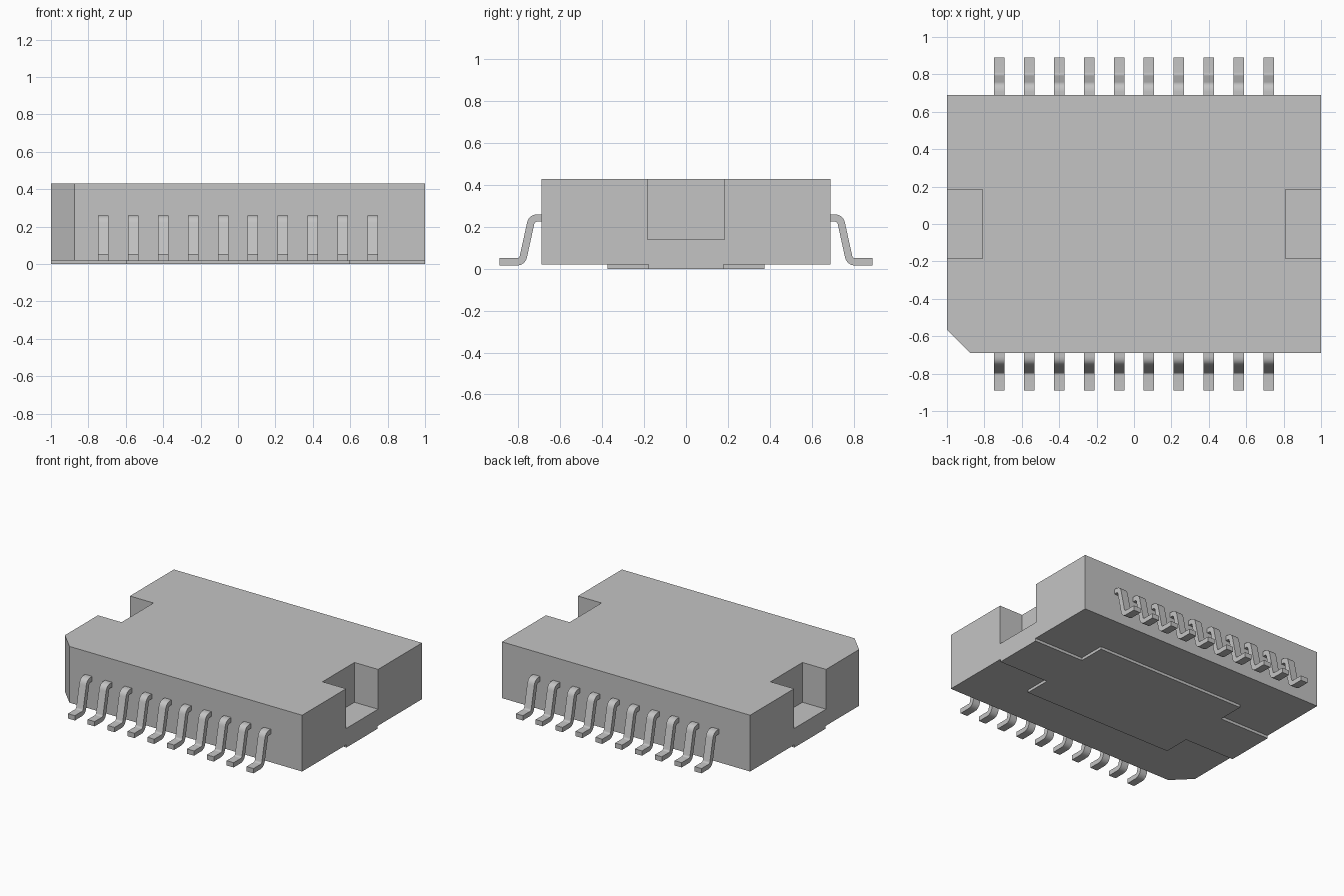
import bpy
import bmesh
from mathutils import Vector

cube = bpy.data.objects.get("Cube")
if cube:
    bpy.data.objects.remove(cube, do_unlink=True)

grey = bpy.data.materials.new("plain grey")
grey.use_nodes = True
colour = (0.55, 0.55, 0.55, 1)
grey.diffuse_color = colour
grey.node_tree.nodes["Principled BSDF"].inputs["Base Color"].default_value = colour


def prism(name, points, offset):
    """Extrude a closed outline of 3D points along the offset vector."""
    bm = bmesh.new()
    face = bm.faces.new([bm.verts.new(p) for p in points])
    moved = bmesh.ops.extrude_face_region(bm, geom=[face])["geom"]
    verts = [v for v in moved if isinstance(v, bmesh.types.BMVert)]
    bmesh.ops.translate(bm, verts=verts, vec=offset)
    bmesh.ops.recalc_face_normals(bm, faces=bm.faces)
    mesh = bpy.data.meshes.new(name)
    bm.to_mesh(mesh)
    bm.free()
    mesh.materials.append(grey)
    obj = bpy.data.objects.new(name, mesh)
    bpy.context.collection.objects.link(obj)
    return obj


def activate(obj):
    bpy.ops.object.select_all(action="DESELECT")
    obj.select_set(True)
    bpy.context.view_layer.objects.active = obj


# Housing block with one chamfered corner
W, D, BOTTOM, TOP = 1.0, 0.69, 0.02, 0.43
outline = [(-W + 0.125, -D), (W, -D), (W, D), (-W, D), (-W, -D + 0.125)]
body = prism("housing", [(x, y, BOTTOM) for x, y in outline], (0, 0, TOP - BOTTOM))

# Notches in the two ends
for side in (-1, 1):
    a, b = side * 0.81, side * 1.1
    rect = [(a, -0.184), (b, -0.184), (b, 0.184), (a, 0.184)]
    cutter = prism("notch_cutter", [(x, y, 0.14) for x, y in rect], (0, 0, 0.5))
    cutter.hide_render = True
    cut = body.modifiers.new("notch", "BOOLEAN")
    cut.operation, cut.solver, cut.object = "DIFFERENCE", "EXACT", cutter
    activate(body)
    bpy.ops.object.modifier_apply(modifier=cut.name)
    bpy.data.objects.remove(cutter, do_unlink=True)

# Cross-shaped pad under the housing
quarter = [(W, 0.18), (0.6, 0.18), (0.6, 0.375)]
half = quarter + [(-x, y) for x, y in reversed(quarter)]
cross = half + [(x, -y) for x, y in reversed(half)]
prism("base_pad", [(x, y, 0) for x, y in cross], (0, 0, BOTTOM))


def lead_profile(path, bend, thick, steps=6):
    """Thicken a path with rounded bends into a closed outline."""
    path = [Vector(p) for p in path]
    line = [(path[0], (path[1] - path[0]).normalized())]
    for before, corner, after in zip(path, path[1:], path[2:]):
        start = corner + (before - corner).normalized() * bend
        end = corner + (after - corner).normalized() * bend
        for i in range(steps + 1):
            t = i / steps
            point = start * (1 - t) ** 2 + corner * 2 * t * (1 - t) + end * t * t
            tangent = (corner - start) * (1 - t) + (end - corner) * t
            line.append((point, tangent.normalized()))
    line.append((path[-1], (path[-1] - path[-2]).normalized()))
    upper = [p + Vector((-t.y, t.x)) * thick / 2 for p, t in line]
    lower = [p - Vector((-t.y, t.x)) * thick / 2 for p, t in line]
    return upper + lower[::-1]


# Ten bent leads along the front and ten along the back
profile = lead_profile([(0.67, 0.243), (0.736, 0.243), (0.782, 0.033), (0.89, 0.033)],
                       0.028, 0.035)
LEADS, PITCH, WIDTH = 10, 0.16, 0.056
for name, side in (("front", -1), ("back", 1)):
    points = [(-WIDTH / 2, side * p.x, p.y) for p in profile]
    first = prism(name + "_lead_1", points, (WIDTH, 0, 0))
    activate(first)
    bpy.ops.object.shade_smooth_by_angle()
    for i in range(LEADS):
        lead = first
        if i:
            lead = bpy.data.objects.new(f"{name}_lead_{i + 1}", first.data)
            bpy.context.collection.objects.link(lead)
        lead.location.x = (i - (LEADS - 1) / 2) * PITCH
